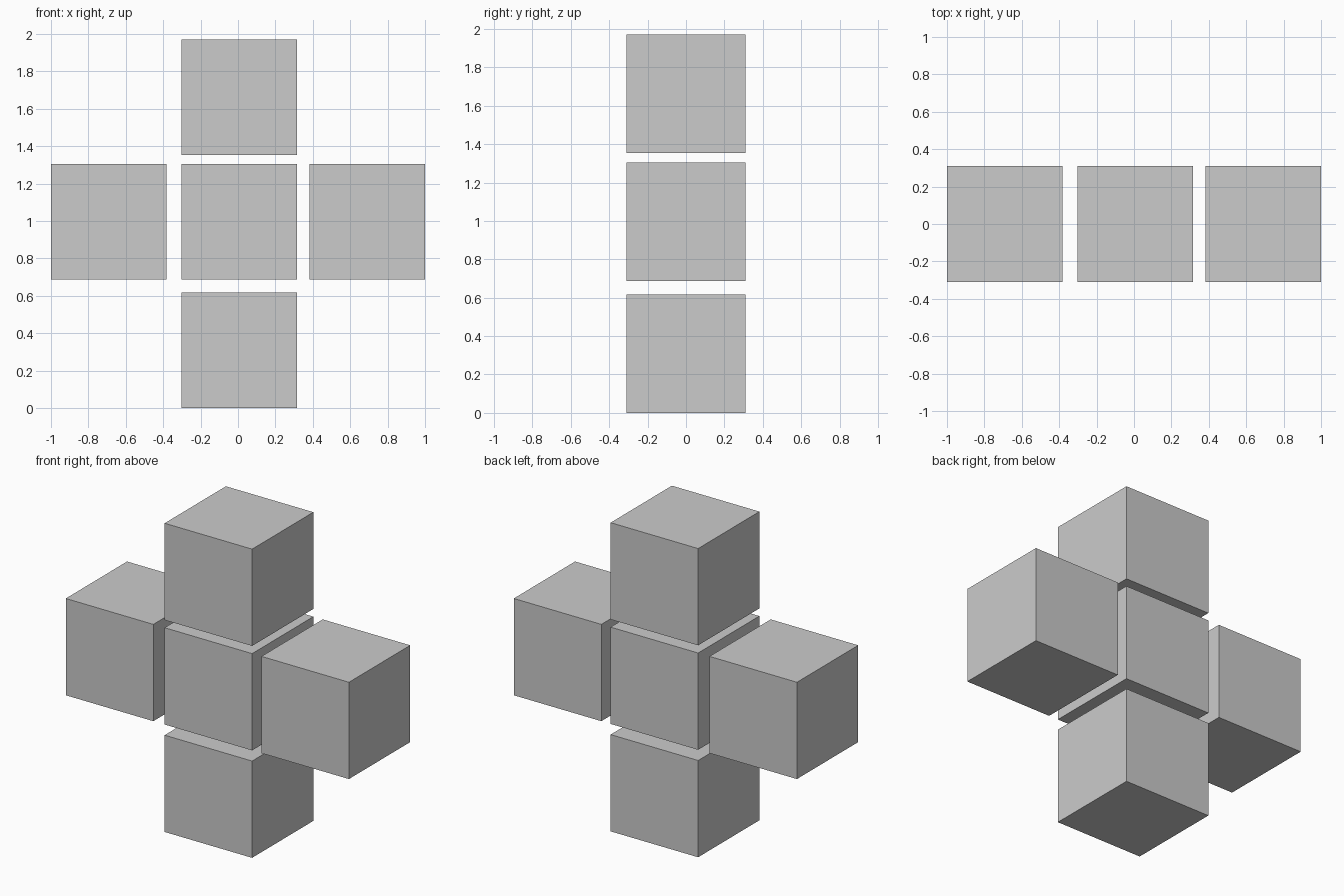
import bpy

if "Cube" in bpy.data.objects:
    bpy.data.objects.remove(bpy.data.objects["Cube"])

SIZE = 0.618
HALF = SIZE / 2


def cube(name, x, z):
    bpy.ops.mesh.primitive_cube_add(size=SIZE, location=(x, 0, z))
    bpy.context.object.name = name


# Upright column of three separate blocks
MID_X, MID_Z = 0.007, 0.995
cube("bottom_block", MID_X, HALF)
cube("centre_block", MID_X, MID_Z)
cube("top_block", MID_X, 1.662)

# Side blocks level with the centre one
for name, side in (("left_block", -1), ("right_block", 1)):
    cube(name, side * (1 - HALF), MID_Z)
